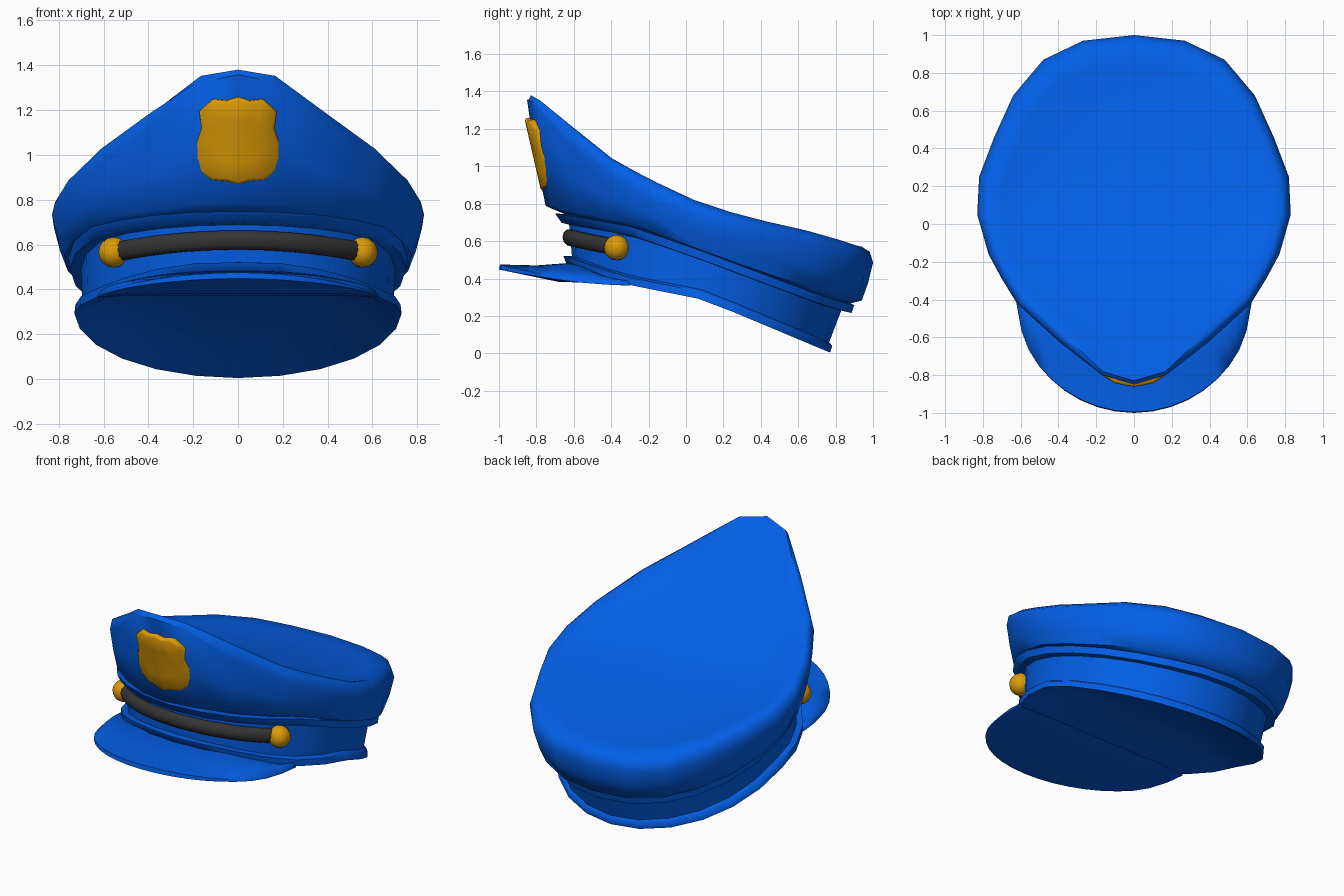
import bpy, bmesh, math
from mathutils import Vector

if "Cube" in bpy.data.objects:
    bpy.data.objects.remove(bpy.data.objects["Cube"])


def material(name, rgb):
    m = bpy.data.materials.new(name)
    m.diffuse_color = (*rgb, 1)
    m.use_nodes = True
    m.node_tree.nodes["Principled BSDF"].inputs["Base Color"].default_value = m.diffuse_color
    return m


BLUE = material("blue cloth", (0.001, 0.115, 0.8))
GOLD = material("gold metal", (0.72, 0.33, 0.002))
DARK = material("dark strap", (0.035, 0.035, 0.035))


def loft(name, rings, mat, angle=40):
    """Skin closed rings into a solid; a ring of one point closes to a tip."""
    bm = bmesh.new()
    rows = [[bm.verts.new(p) for p in r] for r in rings]
    for a, b in zip(rows, rows[1:]):
        n = max(len(a), len(b))
        for i in range(n):
            j = (i + 1) % n
            if len(a) == 1:
                bm.faces.new((a[0], b[j], b[i]))
            elif len(b) == 1:
                bm.faces.new((a[i], a[j], b[0]))
            else:
                bm.faces.new((a[i], a[j], b[j], b[i]))
    for end in (rows[0], rows[-1]):
        if len(end) > 2:
            bm.faces.new(end)
    bmesh.ops.recalc_face_normals(bm, faces=bm.faces)
    me = bpy.data.meshes.new(name)
    bm.to_mesh(me)
    bm.free()
    me.materials.append(mat)
    ob = bpy.data.objects.new(name, me)
    bpy.context.collection.objects.link(ob)
    bpy.ops.object.select_all(action='DESELECT')
    ob.select_set(True)
    bpy.context.view_layer.objects.active = ob
    bpy.ops.object.shade_smooth_by_angle(angle=math.radians(angle))
    return ob


def interp(table, y):
    if y <= table[0][0]:
        return table[0][1]
    for (a, p), (b, q) in zip(table, table[1:]):
        if y <= b:
            return p + (q - p) * (y - a) / (b - a)
    return table[-1][1]


def full(half):
    return half + [Vector((-p.x, p.y, p.z)) for p in half[-2:0:-1]]


# Height of the bottom edge, trim line and crown top along the depth
BOTTOM = [(-.64, .48), (-.35, .375), (.1, .285), (.72, .025), (.78, 0)]
TRIM = [(-.69, .73), (-.3, .66), (0, .56), (.4, .41), (.75, .28), (.9, .24)]
TOP = [(-.82, 1.38), (-.78, 1.352), (-.55, 1.165), (-.38, 1.03), (-.2, .935),
       (0, .835), (.2, .765), (.45, .70), (.72, .64), (.93, .57)]
N = 12


def oval(a, front, back, table, dz):
    c, b = (front + back) / 2, (back - front) / 2
    half = []
    for i in range(N + 1):
        t = math.pi * i / N
        y = c + b * math.cos(t)
        half.append(Vector((a * math.sin(t), y, interp(table, y) + dz)))
    return half


# Crown outline seen from above, back to front
OUTLINE = [(0, 1), (.27, .97), (.48, .87), (.64, .68), (.74, .46), (.82, .25), (.83, .05),
           (.77, -.16), (.70, -.29), (.62, -.42), (.40, -.62), (.17, -.80), (0, -.85)]


def crown_ring(s, dip):
    pts = []
    for x, y in OUTLINE:
        k = s + ((1 - s) * .6 if s > .9 and y < -.7 else 0)
        pts.append(Vector((x * k, y * k, interp(TOP, y * k) - dip)))
    return pts


outer = [Vector((x, y, interp(TOP, y * .96) - (.02 if y < -.7 else .085)))
         for x, y in OUTLINE]
start = oval(.72, -.65, .88, TRIM, .022)


def blend(k, kz):
    return [Vector((p.x + (q.x - p.x) * k, p.y + (q.y - p.y) * k, p.z + (q.z - p.z) * kz))
            for p, q in zip(start, outer)]


# Hat body: shallow lining, lower lip, band, trim, crown and dished top
lining = [[Vector((0, .07, .37))], oval(.35, -.20, .40, BOTTOM, .075),
          oval(.58, -.40, .62, BOTTOM, .055), oval(.68, -.55, .72, BOTTOM, .012)]
band = [oval(.73, -.64, .77, BOTTOM, 0), oval(.725, -.655, .782, BOTTOM, .04),
        oval(.695, -.61, .765, BOTTOM, .052), oval(.70, -.625, .83, TRIM, -.03),
        oval(.75, -.665, .885, TRIM, -.028), oval(.757, -.70, .90, TRIM, .018)]
crown = [start, blend(.5, .07), blend(.78, .5), outer, crown_ring(.983, .028),
         crown_ring(.94, 0), crown_ring(.85, .02), crown_ring(.6, .035),
         crown_ring(.3, .045)]
rings = [lining[0]] + [full(r) for r in lining[1:] + band + crown]
rings.append([Vector((0, 0, .79))])
loft("hat_body", rings, BLUE, 62)

# Visor: wedge section swept around the front, its ends running into the lip
sections = []
for i in range(21):
    s = math.radians(-89 + 178 * i / 20)
    sn, cs = math.sin(s), math.cos(s)
    e = cs ** 1.05
    tail = .10 * abs(sn) ** 30
    low = .02 * abs(sn) ** 10
    sections.append([
        (.60 * sn, -.38 - .22 * cs + tail, .375 + .11 * cs),
        (.615 * sn, -.40 - .40 * e + tail, .385 + .085 * cs),
        (.63 * sn, -.40 - .595 * e + tail, .475 - .085 * sn * sn - low),
        (.63 * sn, -.40 - .60 * e + tail, .448 - .065 * sn * sn - low),
        (.61 * sn, -.38 - .30 * cs + tail, .382 - low),
        (.61 * sn, -.30, .372 - low * .5)])
loft("visor", sections, BLUE, 60)

# Chin strap: oval tube following the front of the band
sections = []
for i in range(15):
    x = -.56 + 1.12 * i / 14
    sn = x / .715
    cs = math.sqrt(1 - sn * sn)
    out = Vector((sn, -cs, 0))
    mid = Vector((x, .09 - .715 * cs, .62 - .055 * (x / .56) ** 2))
    sections.append([mid + out * (.035 * math.cos(a)) + Vector((0, 0, .045 * math.sin(a)))
                     for a in [math.pi * k / 5 for k in range(10)]])
loft("chin_strap", sections, DARK, 50)

# Strap buttons
for side, label in ((1, "right"), (-1, "left")):
    bpy.ops.mesh.primitive_uv_sphere_add(segments=12, ring_count=8, radius=.068,
                                         location=(side * .555, -.37, .565))
    ob = bpy.context.object
    ob.name = "strap_button_" + label
    ob.data.materials.append(GOLD)
    bpy.ops.object.shade_smooth_by_angle(angle=math.radians(50))

# Shield badge: outline lofted with a rounded edge, curved to the crown
SHIELD = [(0, 1.26), (.05, 1.243), (.11, 1.25), (.175, 1.195), (.165, 1.12), (.19, 1.05),
          (.195, .98), (.175, .92), (.12, .885), (.05, .88), (0, .865)]
SHIELD += [(-x, z) for x, z in SHIELD[-2:0:-1]]


def shield_ring(s, back):
    pts = []
    for x, z in SHIELD:
        x, z = x * s, 1.06 + (z - 1.06) * s
        pts.append(Vector((x, -.865 + (1.26 - z) * .23 + 1.6 * x * x + back, z)))
    return pts


loft("shield_badge", [shield_ring(.97, .07), shield_ring(1, .03), shield_ring(.98, .008),
                      shield_ring(.92, 0), shield_ring(.5, 0),
                      [Vector((0, -.819, 1.06))]], GOLD, 60)
